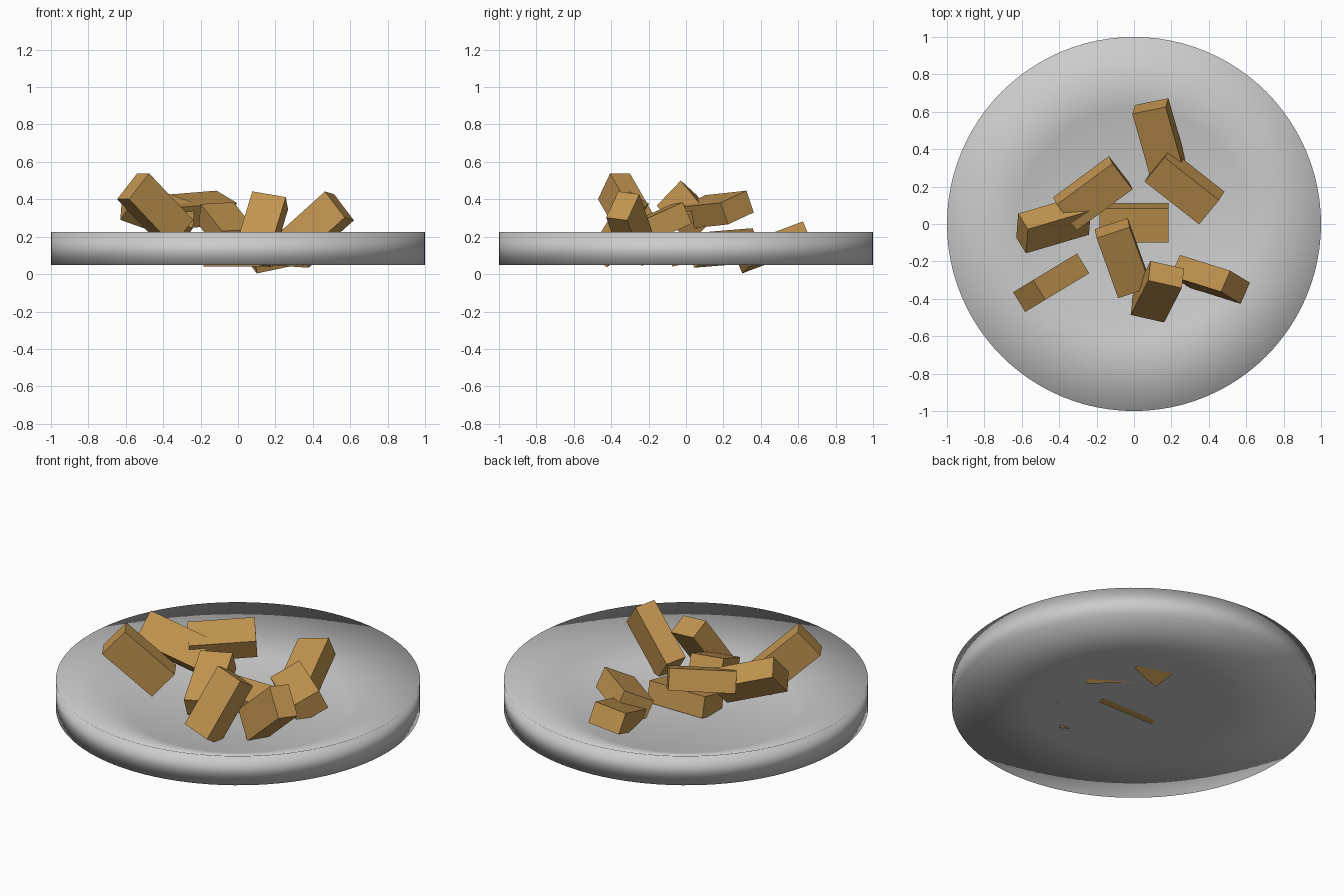
import bpy, bmesh, math
from mathutils import Vector, Matrix

if "Cube" in bpy.data.objects:
    bpy.data.objects.remove(bpy.data.objects["Cube"])

wood = bpy.data.materials.new("golden_brown")
wood.diffuse_color = (0.54, 0.30, 0.08, 1)
wood.use_nodes = True
wood.node_tree.nodes["Principled BSDF"].inputs["Base Color"].default_value = wood.diffuse_color

LENGTH, WIDTH, HEIGHT = 0.371, 0.186, 0.124


def finish(bm, name):
    mesh = bpy.data.meshes.new(name)
    bm.to_mesh(mesh)
    bm.free()
    obj = bpy.data.objects.new(name, mesh)
    bpy.context.collection.objects.link(obj)
    return obj


def block(name, centre, long_dir, wide_dir):
    """Cuboid oriented by its long and wide directions."""
    a = Vector(long_dir).normalized()
    w = Vector(wide_dir)
    w = (w - a * w.dot(a)).normalized()
    rot = Matrix((a, w, a.cross(w))).transposed().to_4x4()
    bm = bmesh.new()
    bmesh.ops.create_cube(bm, size=1)
    bmesh.ops.scale(bm, vec=(LENGTH, WIDTH, HEIGHT), verts=bm.verts)
    obj = finish(bm, name)
    obj.matrix_world = Matrix.Translation(centre) @ rot
    obj.data.materials.append(wood)


# Plate: lathed profile from the inner floor over the rim to the underside
profile = [(0.62, 0.068), (1.0, 0.225), (1.0, 0.048), (0.55, 0.048)]
SIDES = 96
bm = bmesh.new()
rings = []
for r, z in profile:
    rings.append([bm.verts.new((r * math.cos(2 * math.pi * i / SIDES),
                                r * math.sin(2 * math.pi * i / SIDES), z))
                  for i in range(SIDES)])
for upper, lower in zip(rings, rings[1:]):
    for i in range(SIDES):
        j = (i + 1) % SIDES
        bm.faces.new((upper[i], upper[j], lower[j], lower[i]))
bm.faces.new(rings[0])
bm.faces.new(rings[-1][::-1])
bmesh.ops.recalc_face_normals(bm, faces=bm.faces)
for f in bm.faces:
    f.smooth = True
finish(bm, "plate")

# Pile of blocks: centre, long direction, wide direction
blocks = [
    ((0.135, 0.463, 0.143), (0.256, -0.904, -0.342), (0.96, 0.198, 0.203)),
    ((0.270, 0.200, 0.140), (0.787, -0.617, -0.05), (0.555, 0.708, 0.438)),
    ((0.000, 0.005, 0.120), (1, 0, 0), (0, 0.98, 0.20)),
    ((-0.220, 0.164, 0.344), (0.803, 0.593, 0.065), (0.108, -0.139, -0.065)),
    ((-0.430, -0.001, 0.335), (0.34, 0.10, -0.122), (-0.01, -0.128, -0.133)),
    ((-0.059, -0.183, 0.250), (0.31, -0.865, -0.39), (0.94, 0.33, 0.06)),
    ((0.125, -0.362, 0.240), (-0.095, -0.185, -0.31), (0.177, -0.043, -0.035)),
    ((-0.443, -0.314, 0.345), (0.633, 0.383, -0.672), (0.575, 0.348, 0.741)),
    ((0.408, -0.296, 0.244), (-0.27, 0.085, -0.243), (0.11, -0.067, -0.145)),
]
for n, (c, a, w) in enumerate(blocks, 1):
    block(f"block_{n}", c, a, w)
